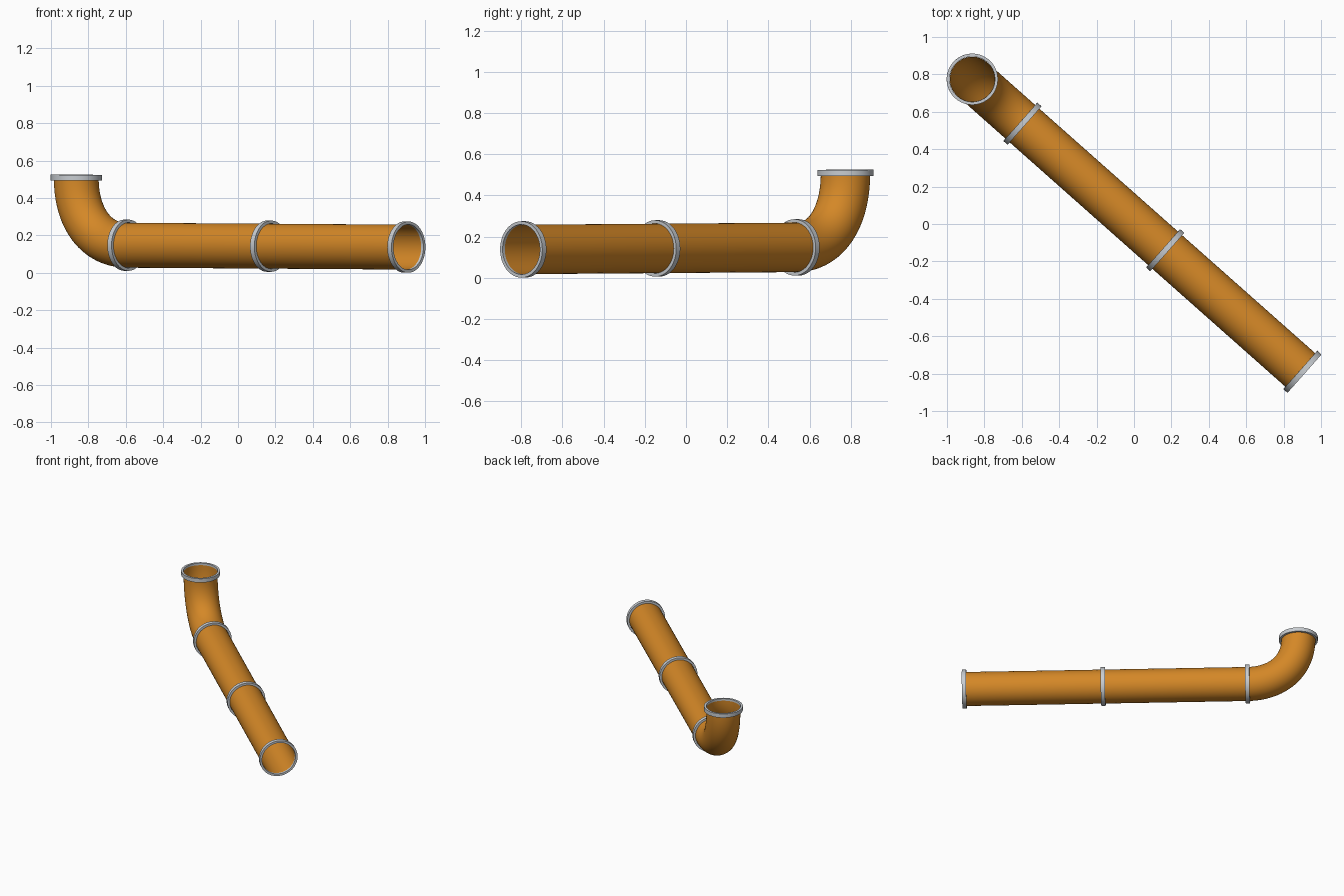
import bpy, bmesh
from math import cos, sin, tau
from mathutils import Vector

cube = bpy.data.objects.get("Cube")
if cube:
    bpy.data.objects.remove(cube)

SIDES = 48
PIPE_R = 0.12


def material(name, colour, rough, metal=0.0):
    m = bpy.data.materials.new(name)
    m.diffuse_color = colour
    m.use_nodes = True
    shader = m.node_tree.nodes["Principled BSDF"]
    shader.inputs["Base Color"].default_value = colour
    shader.inputs["Roughness"].default_value = rough
    return m


orange = material("orange plastic", (0.66, 0.245, 0.02, 1), 0.5)
grey = material("light grey metal", (0.58, 0.61, 0.64, 1), 0.5)

# Main directions: along the run, sideways, and up the outlet
start = Vector((0.9, -0.79, 0.1375))
along = Vector((-0.748, 0.663, 0.005)).normalized()
side = along.cross(Vector((0, 0, 1))).normalized()
up = side.cross(along).normalized()

joint_a = start + along * 0.98
joint_b = start + along * 2.0
corner = start + along * 2.36
outlet = corner + up * 0.36


def make_object(name, stations, mat, closed=False):
    """Skin round sections given as (centre, tangent, radius)."""
    bm = bmesh.new()
    loops = []
    for centre, tangent, radius in stations:
        other = tangent.cross(side).normalized()
        loops.append([bm.verts.new(centre + radius * (cos(tau * i / SIDES) * side
                      + sin(tau * i / SIDES) * other)) for i in range(SIDES)])
    pairs = list(zip(loops, loops[1:]))
    if closed:
        pairs.append((loops[-1], loops[0]))
    for a, b in pairs:
        for i in range(SIDES):
            j = (i + 1) % SIDES
            bm.faces.new((a[j], a[i], b[i], b[j]))
    if closed:
        bmesh.ops.recalc_face_normals(bm, faces=bm.faces[:])
    elif sum(f.normal.dot(f.calc_center_median() - stations[0][0])
             for f in bm.faces if not f.normal_update()) < 0:
        bmesh.ops.reverse_faces(bm, faces=bm.faces[:])
    mesh = bpy.data.meshes.new(name)
    bm.to_mesh(mesh)
    bm.free()
    mesh.materials.append(mat)
    obj = bpy.data.objects.new(name, mesh)
    bpy.context.collection.objects.link(obj)
    bpy.ops.object.select_all(action="DESELECT")
    obj.select_set(True)
    bpy.context.view_layer.objects.active = obj
    bpy.ops.object.shade_smooth_by_angle(angle=0.6)
    return obj


# Straight open pipes
make_object("front_pipe", [(start, along, PIPE_R), (joint_a, along, PIPE_R)], orange)
make_object("middle_pipe", [(joint_a, along, PIPE_R), (joint_b, along, PIPE_R)], orange)

# Elbow along a smooth quarter bend
h1 = joint_b.lerp(corner, 0.6)
h2 = outlet.lerp(corner, 0.6)
bend = []
for k in range(25):
    t = k / 24
    s = 1 - t
    point = s**3 * joint_b + 3 * s * s * t * h1 + 3 * s * t * t * h2 + t**3 * outlet
    tangent = s * s * (h1 - joint_b) + 2 * s * t * (h2 - h1) + t * t * (outlet - h2)
    bend.append((point, tangent.normalized(), PIPE_R))
make_object("elbow_pipe", bend, orange)

# Collars at the ends and joints
for name, centre, axis in (("front_collar", start, along), ("middle_collar", joint_a, along),
                           ("elbow_collar", joint_b, along), ("outlet_collar", outlet, up)):
    half = axis * 0.015
    make_object(name, [(centre - half, axis, 0.121), (centre - half, axis, 0.137),
                       (centre + half, axis, 0.137), (centre + half, axis, 0.121)],
                grey, closed=True)
